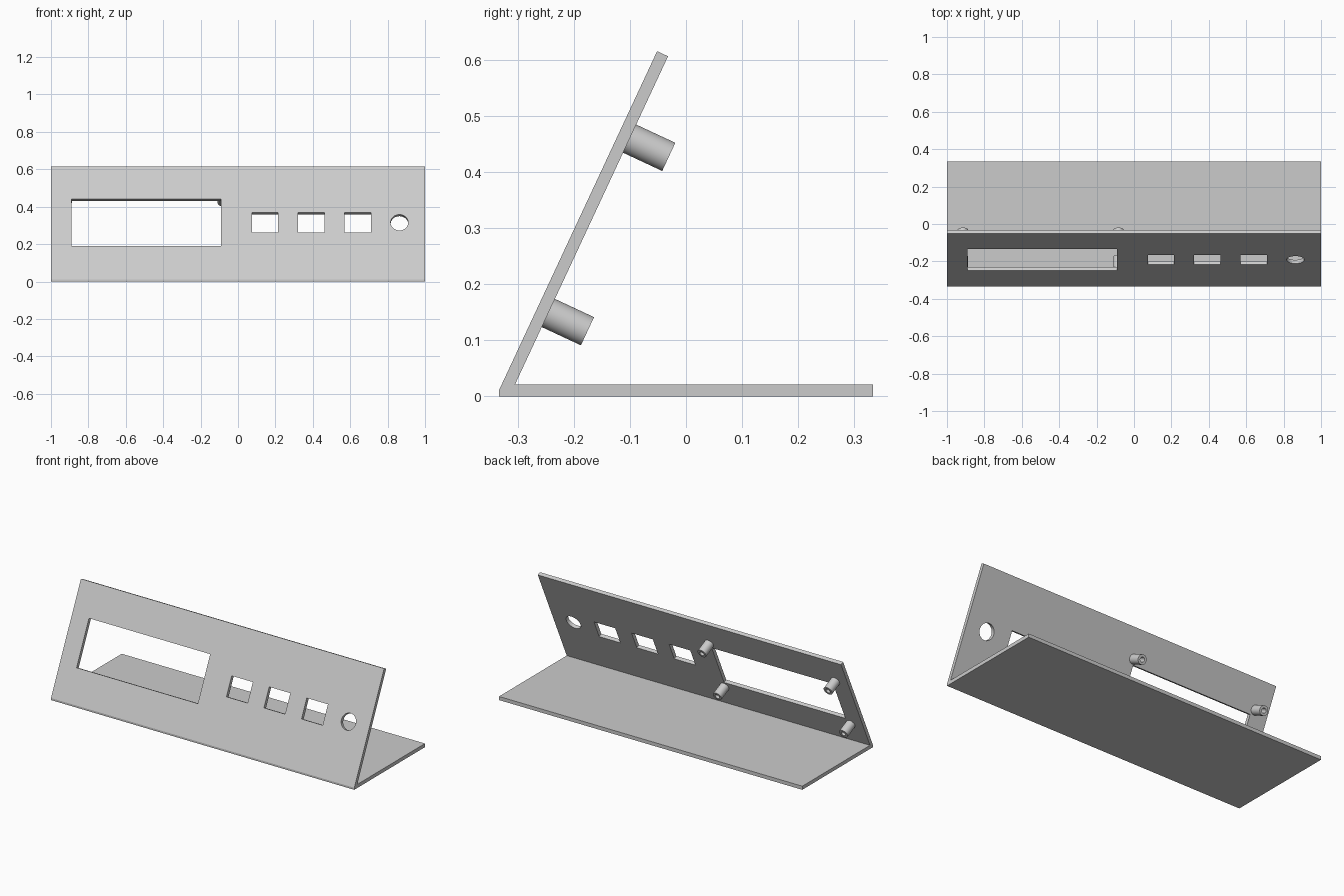
import bpy, bmesh, math
from mathutils import Matrix

if "Cube" in bpy.data.objects:
    bpy.data.objects.remove(bpy.data.objects["Cube"])

grey = bpy.data.materials.new("light grey plastic")
grey.diffuse_color = (0.6, 0.6, 0.6, 1)
grey.use_nodes = True
grey.node_tree.nodes["Principled BSDF"].inputs["Base Color"].default_value = grey.diffuse_color

ANGLE = math.radians(65)
T = 0.0215        # sheet thickness
MID = 0.335       # middle of the sloping panel, measured along the slope
# Panel frame: x along the width, y up the slope, z out of the front face
FRAME = Matrix.Translation((0, -0.333, 0.012)) @ Matrix.Rotation(ANGLE, 4, 'X')


def make_object(name, bm):
    bmesh.ops.recalc_face_normals(bm, faces=bm.faces)
    mesh = bpy.data.meshes.new(name)
    bm.to_mesh(mesh)
    bm.free()
    mesh.materials.append(grey)
    ob = bpy.data.objects.new(name, mesh)
    bpy.context.collection.objects.link(ob)
    return ob


# Bent sheet: base and sloping panel as one extruded profile
def on_panel(u, depth):
    p = FRAME @ Matrix.Translation((0, u, -depth))
    return p.translation.y, p.translation.z


inner_y = on_panel(0.666, T)
inner_y = inner_y[0] - (inner_y[1] - T) / math.tan(ANGLE)
profile = [(-0.333, 0), (0.333, 0), (0.333, T), (inner_y, T),
           on_panel(0.666, T), on_panel(0.666, 0), (-0.333, 0.012)]
bm = bmesh.new()
face = bm.faces.new([bm.verts.new((-1, y, z)) for y, z in profile])
ext = bmesh.ops.extrude_face_region(bm, geom=[face])
bmesh.ops.translate(bm, vec=(2, 0, 0),
                    verts=[v for v in ext["geom"] if isinstance(v, bmesh.types.BMVert)])
stand = make_object("stand_panel", bm)

# Cutters: display window, three switch openings, one round hole
bm = bmesh.new()
openings = [(-0.49, 0.80, 0.276), (0.145, 0.14, 0.117),
            (0.392, 0.14, 0.117), (0.64, 0.14, 0.117)]
for x, w, h in openings:
    bmesh.ops.create_cube(bm, size=1, matrix=FRAME @ Matrix.Translation((x, MID, -T / 2))
                          @ Matrix.Diagonal((w, h, 0.06, 1)))
bmesh.ops.create_cone(bm, cap_ends=True, segments=48, radius1=0.047, radius2=0.047,
                      depth=0.06, matrix=FRAME @ Matrix.Translation((0.863, MID, -T / 2)))
cutter = make_object("opening_cutter", bm)
cutter.hide_render = True
cutter.hide_viewport = True
cut = stand.modifiers.new("openings", 'BOOLEAN')
cut.operation = 'DIFFERENCE'
cut.solver = 'EXACT'
cut.object = cutter


# Hollow mounting posts on the back of the panel
def mounting_post(name, x, u, radius=0.0277, bore=0.014, length=0.077, n=48):
    bm = bmesh.new()
    back, tip = -T + 0.001, -T - length
    section = [(radius, back), (radius, tip), (bore, tip), (bore, -T - 0.0005)]
    rings = [[bm.verts.new((r * math.cos(2 * math.pi * i / n),
                            r * math.sin(2 * math.pi * i / n), z)) for i in range(n)]
             for r, z in section]
    for a, b in zip(rings, rings[1:]):
        for i in range(n):
            j = (i + 1) % n
            bm.faces.new((a[i], a[j], b[j], b[i]))
    bm.faces.new(rings[0])
    bm.faces.new(rings[-1])
    bm.transform(FRAME @ Matrix.Translation((x, u, 0)))
    ob = make_object(name, bm)
    bpy.ops.object.select_all(action='DESELECT')
    ob.select_set(True)
    bpy.context.view_layer.objects.active = ob
    bpy.ops.object.shade_smooth_by_angle(angle=math.radians(30))


for side, x in (("left", -0.915), ("right", -0.083)):
    for level, u in (("lower", 0.161), ("upper", 0.504)):
        mounting_post(f"{level}_{side}_post", x, u)
